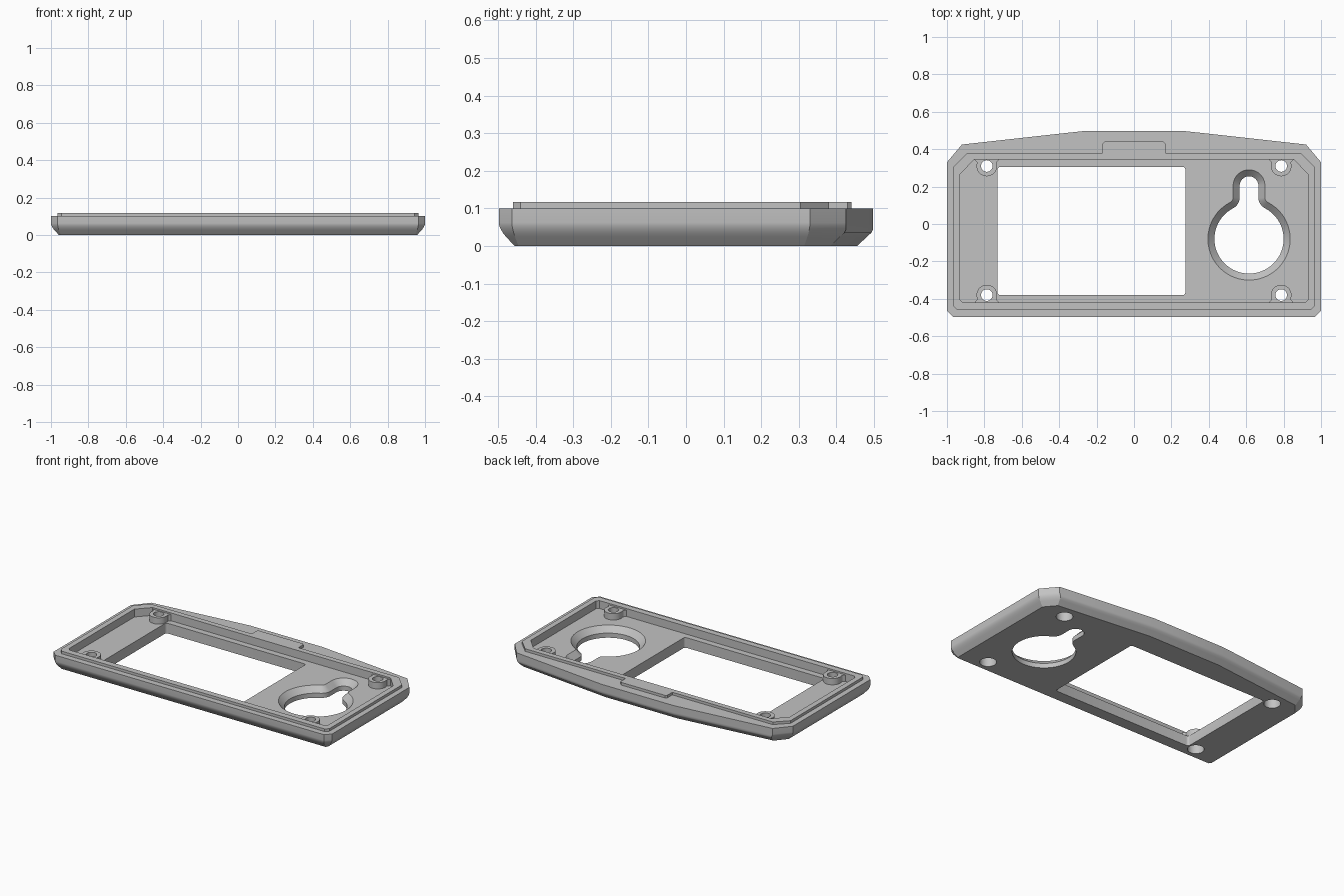
import bpy, bmesh, math
from math import sin, cos, pi
from mathutils import Vector

if "Cube" in bpy.data.objects:
    bpy.data.objects.remove(bpy.data.objects["Cube"], do_unlink=True)

grey = bpy.data.materials.new("matte grey")
grey.use_nodes = True
COLOUR = (0.54, 0.54, 0.54, 1)
grey.diffuse_color = COLOUR
grey.node_tree.nodes["Principled BSDF"].inputs["Base Color"].default_value = COLOUR

FLOOR, RIM, LIP, BOSS = 0.066, 0.1, 0.117, 0.107


def loft(name, rings):
    """Closed solid through (outline, z) rings that share a point count."""
    bm = bmesh.new()
    loops = [[bm.verts.new((x, y, z)) for x, y in pts] for pts, z in rings]
    n = len(loops[0])
    for a, b in zip(loops, loops[1:]):
        for i in range(n):
            j = (i + 1) % n
            bm.faces.new((a[i], a[j], b[j], b[i]))
    bm.faces.new(loops[0][::-1])
    bm.faces.new(loops[-1])
    bmesh.ops.recalc_face_normals(bm, faces=bm.faces)
    mesh = bpy.data.meshes.new(name)
    bm.to_mesh(mesh)
    bm.free()
    mesh.materials.append(grey)
    ob = bpy.data.objects.new(name, mesh)
    bpy.context.collection.objects.link(ob)
    return ob


def prism(name, pts, z0, z1):
    return loft(name, [(pts, z0), (pts, z1)])


def arc(cx, cy, r, a0, a1, n):
    return [(cx + r * cos(a0 + (a1 - a0) * i / n), cy + r * sin(a0 + (a1 - a0) * i / n))
            for i in range(n + 1)]


def circle(cx, cy, r):
    return arc(cx, cy, r, 0, 2 * pi, 32)[:-1]


def mirrored(half):
    """Counter-clockwise outline from its right half, listed bottom to top."""
    return half + [(-x, y) for x, y in reversed(half)]


def inset(pts, dist, back_dist):
    """Move every edge inward; edges facing the back use their own distance."""
    lines = []
    for i, p in enumerate(pts):
        p, q = Vector(p), Vector(pts[(i + 1) % len(pts)])
        d = (q - p).normalized()
        normal = Vector((-d.y, d.x))
        lines.append((p + normal * (back_dist if normal.y < -0.9 else dist), d))
    out = []
    for i, (p, d) in enumerate(lines):
        q, e = lines[i - 1]
        t = (p - q).cross(d) / e.cross(d)
        out.append(tuple(q + e * t))
    return out


def combine(target, tool, operation):
    mod = target.modifiers.new(operation.title(), "BOOLEAN")
    mod.operation, mod.solver, mod.object = operation, "EXACT", tool
    bpy.context.view_layer.objects.active = target
    bpy.ops.object.modifier_apply(modifier=mod.name)
    bpy.data.objects.remove(tool, do_unlink=True)


# Outer shell: straight chamfer at the back, rounded bottom edge elsewhere
outline = mirrored([(0.965, -0.498), (1, -0.463), (1, 0.33), (0.92, 0.425), (0.26, 0.498)])
section = [(0, 0.042), (0.025, 0.019), (0.035, 0.011), (0.045, 0.005), (0.055, 0.001), (0.062, 0)]
rings = [(inset(outline, d, max(0, 0.043 - z * 1.08)), z) for z, d in section]
case = loft("bezel_case", rings + [(outline, RIM)])

# Raised lip with its tab on the back edge
lip = mirrored([(0.945, -0.46), (0.965, -0.44), (0.965, 0.305), (0.89, 0.38),
                (0.168, 0.38), (0.168, 0.43), (0.158, 0.44)])
combine(case, prism("lip", lip, 0.07, LIP), "UNION")

# Cavity
cavity = mirrored([(0.915, -0.42), (0.93, -0.405), (0.93, 0.265), (0.855, 0.345)])
combine(case, prism("cavity", cavity, FLOOR, 0.2), "DIFFERENCE")

# Screw bosses, each blending into the nearest long wall, counterbored from below
for sx in (-1, 1):
    for cy, sy, wall in ((-0.38, -1, -0.425), (0.31, 1, 0.35)):
        cx = sx * 0.787
        combine(case, prism("boss", circle(cx, cy, 0.055), FLOOR - 0.01, BOSS), "UNION")
        web = [(cx - 0.07, wall), (cx + 0.07, wall), (cx + 0.053, wall - sy * 0.02),
               (cx + 0.05, cy), (cx - 0.05, cy), (cx - 0.053, wall - sy * 0.02)]
        combine(case, prism("web", web, FLOOR - 0.01, BOSS), "UNION")
        combine(case, prism("screw_hole", circle(cx, cy, 0.031), -0.1, 0.2), "DIFFERENCE")
        combine(case, prism("counterbore", circle(cx, cy, 0.049), -0.1, 0.07), "DIFFERENCE")

# Display window with small rounded corners
window = []
for x, y, a in ((0.26, -0.365, -pi / 2), (0.26, 0.29, 0), (-0.715, 0.29, pi / 2), (-0.715, -0.365, pi)):
    window += arc(x, y, 0.015, a, a + pi / 2, 4)
combine(case, prism("window", window, -0.1, 0.2), "DIFFERENCE")


def keyhole(grow):
    """Round hole with a slot on its back side and filleted junctions."""
    cx, cy, r, w, f = 0.615, -0.08, 0.185 + grow, 0.05 + grow, 0.065 - grow
    fx = w + f
    fy = math.sqrt((r + f) ** 2 - fx ** 2)
    a = math.atan2(fy, fx)
    half = arc(0, 0, r, -pi / 2, a, 28) + arc(fx, fy, f, a + pi, pi, 6)[1:]
    half += arc(0, 0.285, w, 0, pi / 2, 10)
    pts = half + [(-x, y) for x, y in reversed(half[1:-1])]
    return [(cx + x, cy + y) for x, y in pts]


# Keyhole opening, flared toward the cavity
combine(case, loft("keyhole", [(keyhole(0), -0.1), (keyhole(0), 0.03),
                               (keyhole(0.035), FLOOR), (keyhole(0.035), 0.09)]), "DIFFERENCE")

bpy.ops.object.select_all(action="DESELECT")
case.select_set(True)
bpy.context.view_layer.objects.active = case
bpy.ops.object.shade_smooth_by_angle(angle=math.radians(28))
